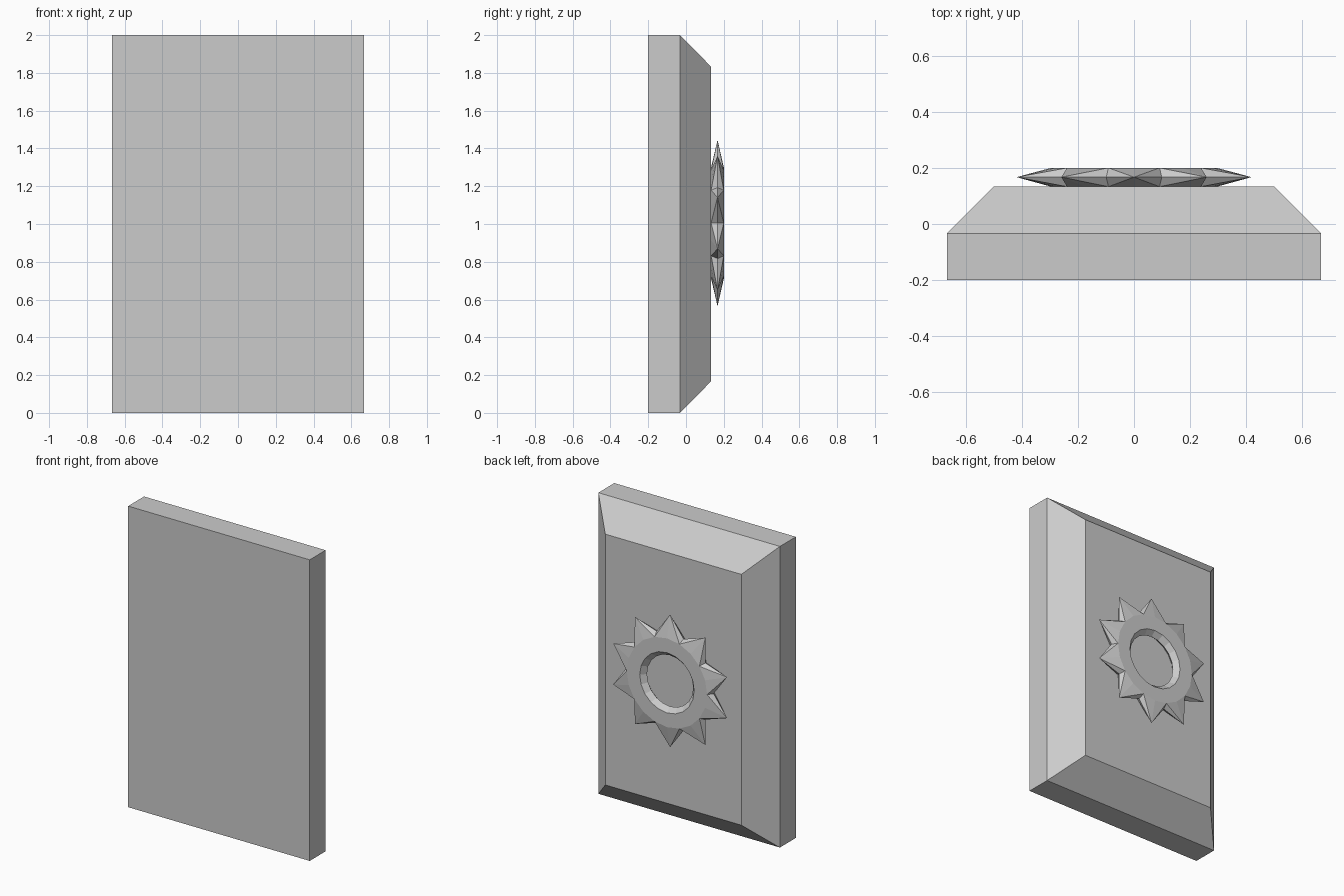
import bpy, math

if "Cube" in bpy.data.objects:
    bpy.data.objects.remove(bpy.data.objects["Cube"])

def make_object(name, verts, faces):
    mesh = bpy.data.meshes.new(name)
    mesh.from_pydata(verts, [], faces)
    mesh.update()
    obj = bpy.data.objects.new(name, mesh)
    bpy.context.collection.objects.link(obj)
    return obj

# Bevelled slab: three stacked rectangles, the last one inset
def rectangle(half_w, half_h, y):
    return [(sx * half_w, y, 1 + sz * half_h)
            for sx, sz in ((-1, -1), (1, -1), (1, 1), (-1, 1))]

verts = (rectangle(0.667, 1.0, -0.2) + rectangle(0.667, 1.0, -0.033)
         + rectangle(0.5, 0.833, 0.133))
faces = [(0, 1, 2, 3), (11, 10, 9, 8)]
for level in (0, 4):
    for i in range(4):
        j = (i + 1) % 4
        faces.append((level + i, level + 4 + i, level + 4 + j, level + j))
make_object("bevelled_slab", verts, faces)

# Spiked ring: hexagonal section swept in 20 steps, every other outer point pulled out
SEGMENTS = 20
verts, faces = [], []
for i in range(SEGMENTS):
    a = math.tau * i / SEGMENTS
    tip = 0.44 if i % 2 == 0 else 0.32
    section = [(tip, 0.167), (0.295, 0.2), (0.2, 0.2),
               (0.17, 0.167), (0.2, 0.133), (0.295, 0.133)]
    verts += [(r * math.sin(a), y, 1.005 + r * math.cos(a)) for r, y in section]
    n = (i + 1) % SEGMENTS
    for k in range(6):
        m = (k + 1) % 6
        quad = [i * 6 + k, i * 6 + m, n * 6 + m, n * 6 + k]
        if k in (0, 5):
            # Split spike quads so the valley and ridge stay crisp
            faces += [(quad[0], quad[1], quad[2]), (quad[0], quad[2], quad[3])] if (i % 2 == 0) == (k == 0) \
                else [(quad[0], quad[1], quad[3]), (quad[1], quad[2], quad[3])]
        else:
            faces.append(tuple(quad))
ring = make_object("spiked_ring", verts, [f[::-1] for f in faces])

# Consistent outward normals
import bmesh
for obj in bpy.context.collection.objects:
    bm = bmesh.new()
    bm.from_mesh(obj.data)
    bmesh.ops.recalc_face_normals(bm, faces=bm.faces)
    bm.to_mesh(obj.data)
    bm.free()
